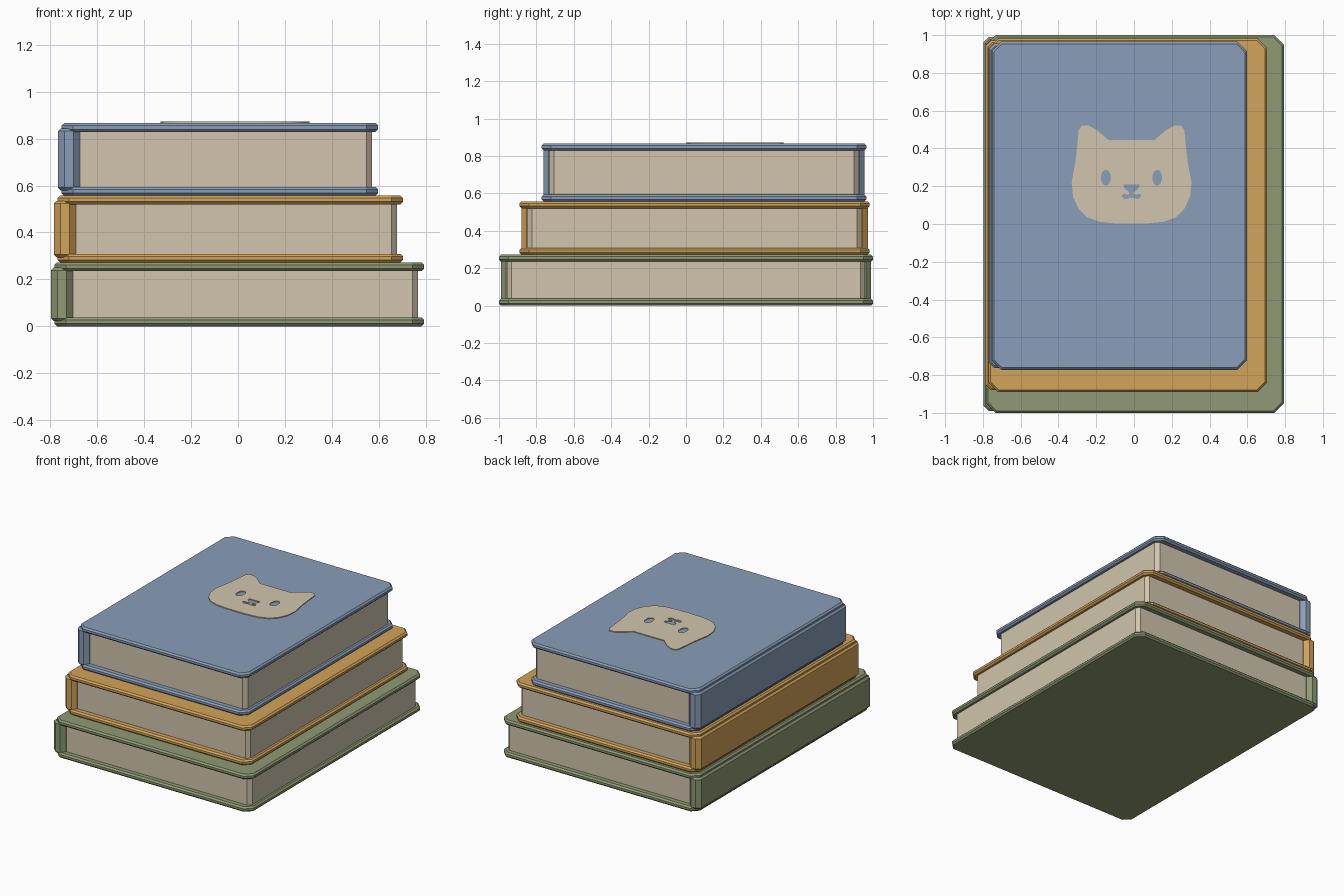
import bpy, bmesh, math

if "Cube" in bpy.data.objects:
    bpy.data.objects.remove(bpy.data.objects["Cube"])


def material(name, rgb):
    # sRGB 0-255 to linear
    lin = [((c / 255 + 0.055) / 1.055) ** 2.4 for c in rgb]
    m = bpy.data.materials.new(name)
    m.diffuse_color = (*lin, 1)
    m.use_nodes = True
    m.node_tree.nodes["Principled BSDF"].inputs["Base Color"].default_value = m.diffuse_color
    return m


GREEN = material("sage green", (143, 154, 116))
OCHRE = material("ochre", (210, 164, 90))
BLUE = material("dusty blue", (138, 158, 184))
CREAM = material("cream paper", (209, 197, 173))


def chamfered_box(name, lo, hi, corner, rim, mat):
    """Box with chamfered upright edges, then optional chamfered rims."""
    bm = bmesh.new()
    bmesh.ops.create_cube(bm, size=1)
    for v in bm.verts:
        for i in range(3):
            v.co[i] = hi[i] if v.co[i] > 0 else lo[i]
    upright = [e for e in bm.edges if abs(e.verts[0].co.z - e.verts[1].co.z) > 1e-4]
    bmesh.ops.bevel(bm, geom=upright, offset=corner, segments=1, affect='EDGES')
    if rim:
        rims = [e for e in bm.edges if abs(e.verts[0].co.z - e.verts[1].co.z) < 1e-4]
        bmesh.ops.bevel(bm, geom=rims, offset=rim, segments=1, affect='EDGES')
    bmesh.ops.recalc_face_normals(bm, faces=bm.faces)
    me = bpy.data.meshes.new(name)
    bm.to_mesh(me)
    bm.free()
    me.materials.append(mat)
    ob = bpy.data.objects.new(name, me)
    bpy.context.collection.objects.link(ob)
    return ob


def book(name, x0, x1, y0, y1, z0, z1, mat):
    t = 0.037  # cover thickness
    # two covers, spine and page block
    chamfered_box(name + "_bottom_cover", (x0 + 0.015, y0, z0), (x1, y1, z0 + t), 0.05, 0.011, mat)
    chamfered_box(name + "_top_cover", (x0 + 0.015, y0, z1 - t), (x1, y1, z1), 0.05, 0.011, mat)
    chamfered_box(name + "_spine", (x0, y0 + 0.01, z0 + 0.022), (x0 + 0.094, y1 - 0.01, z1 - 0.022),
                  0.028, 0.012, mat)
    chamfered_box(name + "_pages", (x0 + 0.04, y0 + 0.043, z0 + 0.03), (x1 - 0.026, y1 - 0.043, z1 - 0.03),
                  0.024, 0, CREAM)


book("green_book", -0.798, 0.794, -1.0, 1.0, 0.0, 0.272, GREEN)
book("ochre_book", -0.785, 0.704, -0.89, 0.982, 0.272, 0.557, OCHRE)
book("blue_book", -0.768, 0.598, -0.772, 0.965, 0.557, 0.866, BLUE)

# Cat face plate: mirrored outline with cut-out eyes, nose and mouth
head = [(0, 0.002), (0.095, 0.004), (0.17, 0.012), (0.235, 0.036), (0.28, 0.08), (0.31, 0.145),
        (0.317, 0.22), (0.297, 0.33), (0.287, 0.42), (0.28, 0.495), (0.265, 0.52), (0.228, 0.522),
        (0.18, 0.495), (0.122, 0.445)]
nose = [(0, 0.21), (0.042, 0.21), (0.039, 0.19), (0.018, 0.172), (0.01, 0.165), (0.014, 0.157),
        (0.046, 0.158), (0.052, 0.146), (0.036, 0.133), (0.014, 0.136), (0, 0.141)]


def mirrored(half):
    return half + [(-x, y) for x, y in reversed(half) if x > 0]


def eye(cx):
    return [(cx + 0.026 * math.cos(a), 0.245 + 0.042 * math.sin(a))
            for a in (i * math.tau / 14 for i in range(14))]


curve = bpy.data.curves.new("cat_face", 'CURVE')
curve.dimensions = '2D'
curve.fill_mode = 'BOTH'
curve.extrude = 0.004
for pts in (mirrored(head), mirrored(nose), eye(-0.136), eye(0.136)):
    sp = curve.splines.new('POLY')
    sp.points.add(len(pts) - 1)
    for p, (x, y) in zip(sp.points, pts):
        p.co = (x, y, 0, 1)
    sp.use_cyclic_u = True
curve.materials.append(CREAM)
cat = bpy.data.objects.new("cat_face", curve)
cat.location = (-0.013, 0, 0.868)
bpy.context.collection.objects.link(cat)
bpy.context.view_layer.objects.active = cat
cat.select_set(True)
bpy.ops.object.convert(target='MESH')
